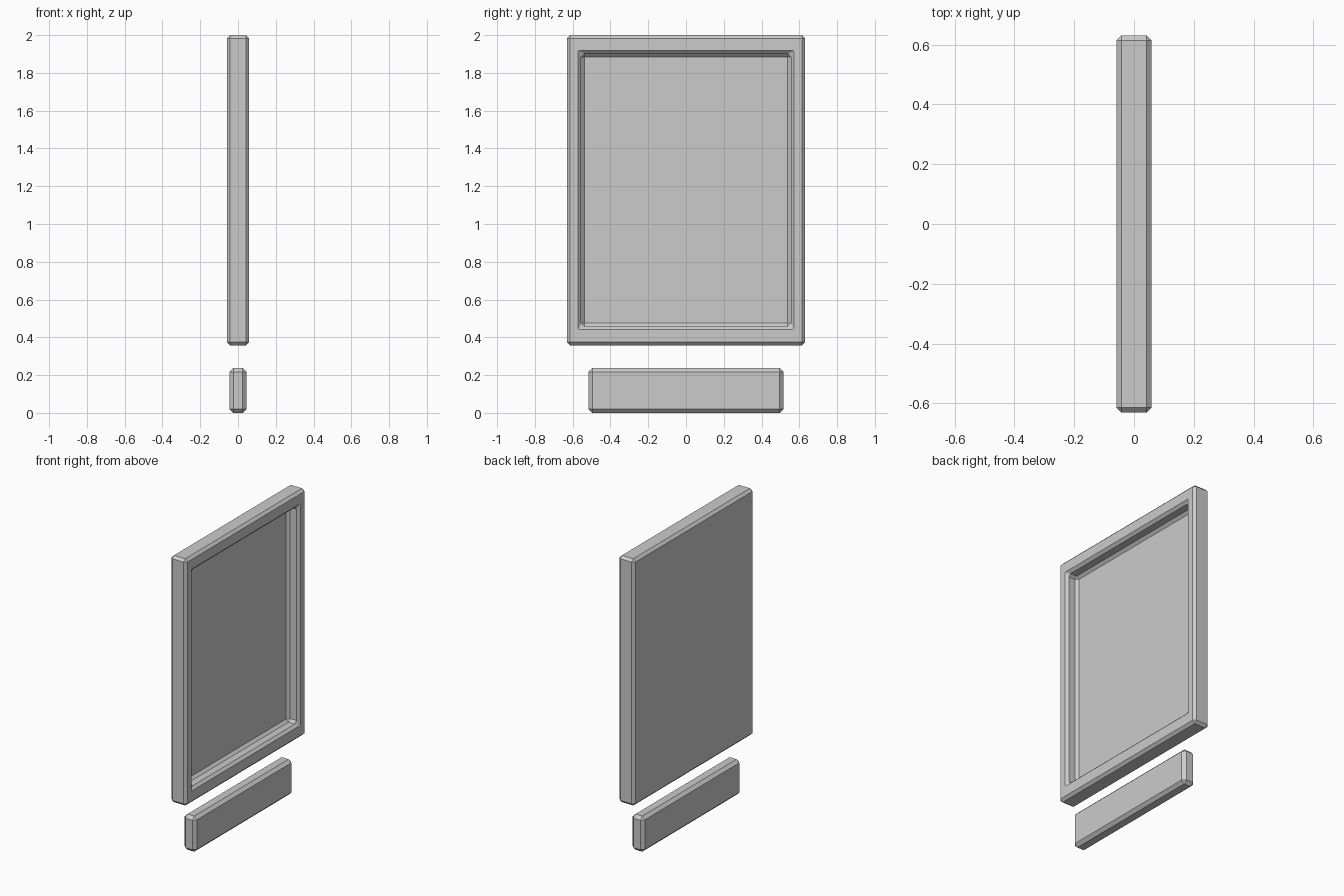
import bpy, bmesh
from mathutils import Matrix, Vector

if "Cube" in bpy.data.objects:
    bpy.data.objects.remove(bpy.data.objects["Cube"])


def box_mesh(size, center):
    bm = bmesh.new()
    bmesh.ops.create_cube(bm, size=1.0, matrix=Matrix.Translation(center) @ Matrix.Diagonal((*size, 1.0)))
    return bm


def chamfer(bm, width):
    bm.normal_update()
    sharp = [e for e in bm.edges if e.calc_face_angle(0.0) > 0.3]
    bmesh.ops.bevel(bm, geom=sharp, offset=width, offset_type='OFFSET',
                    segments=1, profile=0.5, affect='EDGES')


def finish(bm, name):
    bmesh.ops.recalc_face_normals(bm, faces=bm.faces)
    mesh = bpy.data.meshes.new(name)
    bm.to_mesh(mesh)
    bm.free()
    obj = bpy.data.objects.new(name, mesh)
    bpy.context.collection.objects.link(obj)
    return obj


# Upright panel with a recess pushed into its +x face
z_low, z_high, half_y, half_x = 0.357, 2.0, 0.631, 0.059
mid_z = (z_low + z_high) / 2
bm = box_mesh((2 * half_x, 2 * half_y, z_high - z_low), Vector((0, 0, mid_z)))
bm.normal_update()
front = max(bm.faces, key=lambda f: f.normal.x)
bmesh.ops.inset_region(bm, faces=[front], thickness=0.05)
for v in front.verts:
    v.co.y = 0.555 if v.co.y > 0 else -0.555
    v.co.z = 1.901 if v.co.z > mid_z else 0.459
new = bmesh.ops.extrude_discrete_faces(bm, faces=[front])["faces"]
for v in new[0].verts:
    v.co.x = -0.022
chamfer(bm, 0.017)
finish(bm, "panel_frame")

# Separate lower bar
bm = box_mesh((0.09, 1.032, 0.237), Vector((0, 0, 0.1185)))
chamfer(bm, 0.02)
finish(bm, "lower_bar")
